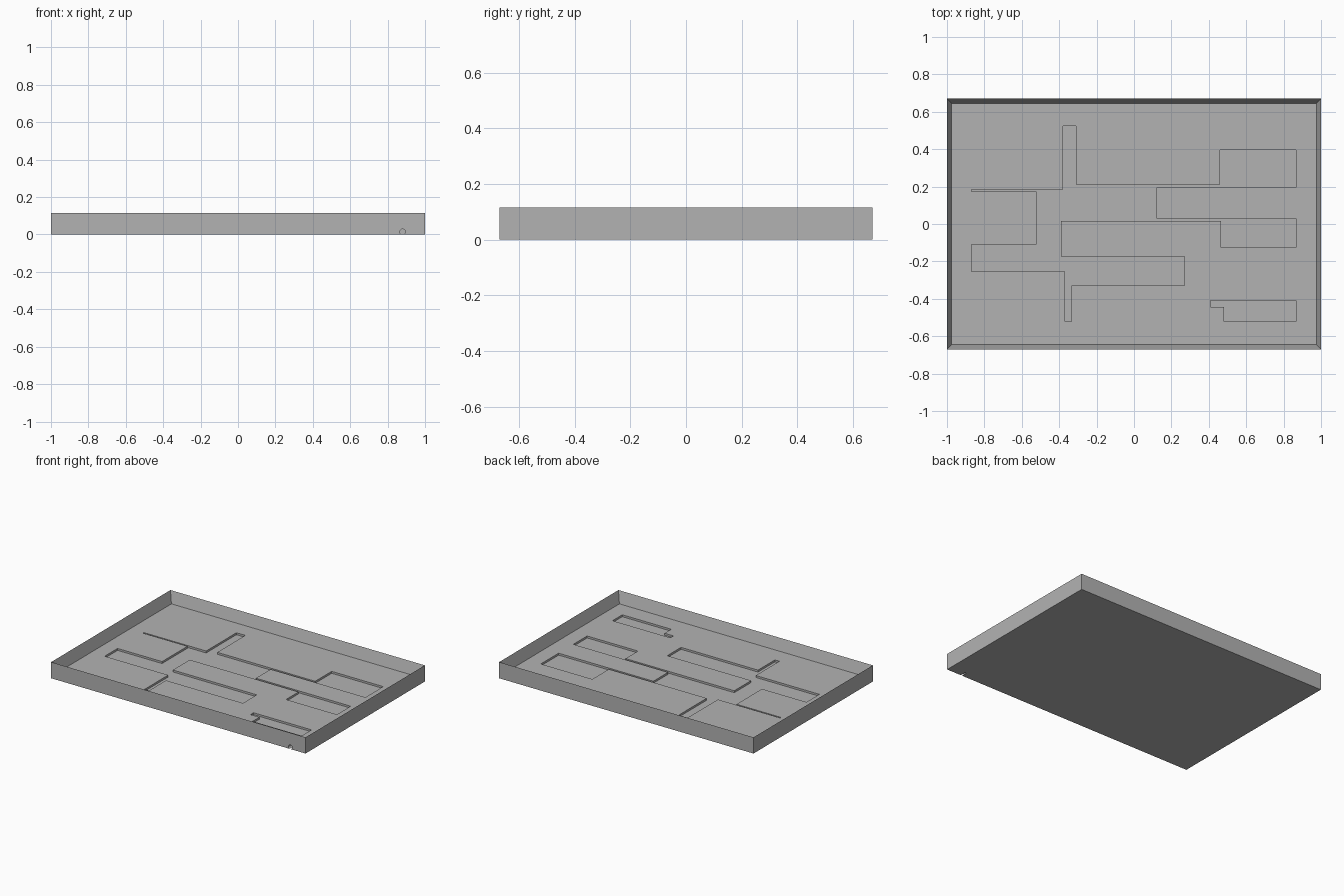
import bpy, bmesh
from mathutils import Matrix

cube = bpy.data.objects.get("Cube")
if cube:
    bpy.data.objects.remove(cube, do_unlink=True)

# Single grey finish
grey = bpy.data.materials.new("plain grey")
grey.use_nodes = True
colour = (0.45, 0.45, 0.45, 1)
grey.diffuse_color = colour
grey.node_tree.nodes["Principled BSDF"].inputs["Base Color"].default_value = colour

HALF_X, HALF_Y, HEIGHT = 1.0, 0.67, 0.115
WALL, FLOOR, RECESS = 0.035, 0.033, 0.019


def make_object(name, bm):
    bmesh.ops.recalc_face_normals(bm, faces=bm.faces)
    mesh = bpy.data.meshes.new(name)
    bm.to_mesh(mesh)
    bm.free()
    mesh.materials.append(grey)
    obj = bpy.data.objects.new(name, mesh)
    bpy.context.collection.objects.link(obj)
    return obj


def prism(name, outline, bottom, top):
    bm = bmesh.new()
    face = bm.faces.new([bm.verts.new((x, y, bottom)) for x, y in outline])
    grown = bmesh.ops.extrude_face_region(bm, geom=[face])["geom"]
    verts = [v for v in grown if isinstance(v, bmesh.types.BMVert)]
    bmesh.ops.translate(bm, verts=verts, vec=(0, 0, top - bottom))
    return make_object(name, bm)


def cut(target, cutter):
    mod = target.modifiers.new(cutter.name, "BOOLEAN")
    mod.operation, mod.solver, mod.object = "DIFFERENCE", "EXACT", cutter
    cutter.hide_render = True
    cutter.hide_set(True)


# Tray: a box whose top is inset for the rim and pushed down to the floor
bm = bmesh.new()
bmesh.ops.create_cube(bm, size=1, matrix=Matrix.Translation((0, 0, HEIGHT / 2))
                      @ Matrix.Diagonal((2 * HALF_X, 2 * HALF_Y, HEIGHT, 1)))
top = max(bm.faces, key=lambda f: f.calc_center_median().z)
bmesh.ops.inset_region(bm, faces=[top], thickness=WALL)
bmesh.ops.translate(bm, verts=top.verts, vec=(0, 0, FLOOR - HEIGHT))
tray = make_object("tray", bm)

# Branching channel sunk into the floor, one row for each bank
L, R, B, T = -0.87, 0.865, -0.52, 0.525
channel = [
    (L, 0.185), (-0.38, 0.185), (-0.38, T),
    (-0.31, T), (-0.31, 0.21), (0.46, 0.21), (0.46, 0.395), (R, 0.395),
    (R, 0.195), (0.12, 0.195), (0.12, 0.03), (R, 0.03),
    (R, -0.125), (0.465, -0.125), (0.465, 0.015), (-0.39, 0.015), (-0.39, -0.175),
    (0.27, -0.175), (0.27, -0.33), (-0.335, -0.33), (-0.335, B),
    (-0.37, B), (-0.37, -0.255), (L, -0.255),
    (L, -0.11), (-0.52, -0.11), (-0.52, 0.175), (L, 0.175),
]
cut(tray, prism("channel_cutter", channel, RECESS, 0.06))

# Separate corner pocket
pocket = [(R, -0.41), (0.41, -0.41), (0.41, -0.445), (0.48, -0.445), (0.48, B), (R, B)]
cut(tray, prism("pocket_cutter", pocket, RECESS, 0.06))

# Small round outlet low in the front wall
bm = bmesh.new()
bmesh.ops.create_cone(bm, cap_ends=True, segments=24, radius1=0.015, radius2=0.015, depth=0.08,
                      matrix=Matrix.Translation((0.88, -HALF_Y, 0.014)) @ Matrix.Rotation(1.5708, 4, "X"))
cut(tray, make_object("outlet_cutter", bm))
